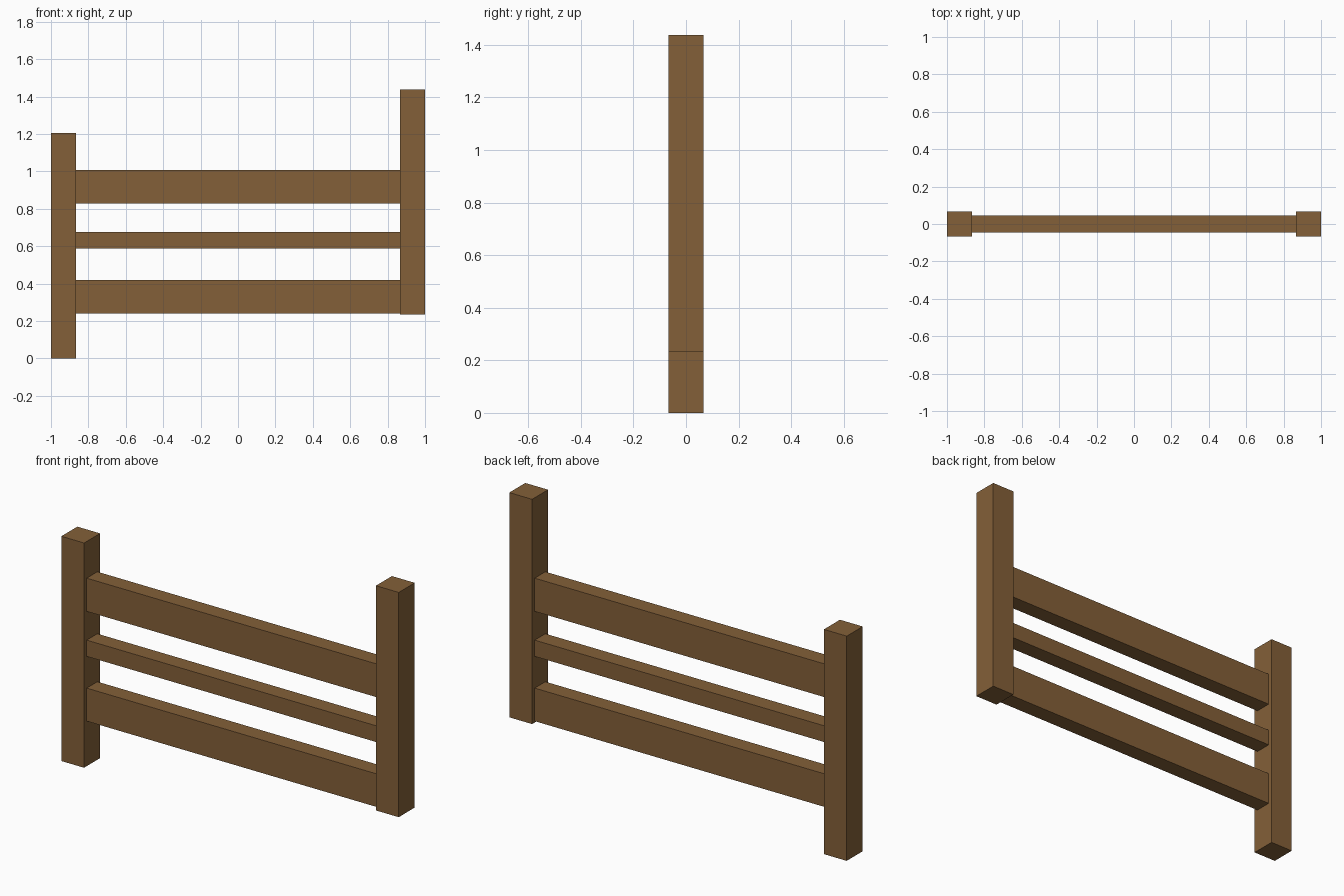
import bpy
from mathutils import Matrix, Vector
import bmesh

if "Cube" in bpy.data.objects:
    bpy.data.objects.remove(bpy.data.objects["Cube"])

wood = bpy.data.materials.new("brown_wood")
wood.diffuse_color = (0.23, 0.117, 0.04, 1)
wood.use_nodes = True
wood.node_tree.nodes["Principled BSDF"].inputs["Base Color"].default_value = wood.diffuse_color


def box(name, x0, x1, depth, z0, z1):
    """Box centred on y = 0, spanning the given x and z ranges."""
    bm = bmesh.new()
    bmesh.ops.create_cube(bm, size=1)
    bmesh.ops.scale(bm, vec=(x1 - x0, depth, z1 - z0), verts=bm.verts)
    mesh = bpy.data.meshes.new(name)
    bm.to_mesh(mesh)
    bm.free()
    mesh.materials.append(wood)
    obj = bpy.data.objects.new(name, mesh)
    obj.location = ((x0 + x1) / 2, 0, (z0 + z1) / 2)
    bpy.context.collection.objects.link(obj)


POST_W, POST_H, STEP = 0.135, 1.204, 0.234
INNER = 1 - POST_W

# Two equal posts, the right one set higher for sloping ground
box("left_post", -1, -INNER, POST_W, 0, POST_H)
box("right_post", INNER, 1, POST_W, STEP, STEP + POST_H)

# Rails between the posts: wide, narrow, wide
for name, z0, z1 in (("bottom_rail", 0.241, 0.418),
                     ("middle_rail", 0.588, 0.675),
                     ("top_rail", 0.829, 1.007)):
    box(name, -INNER, INNER, 0.09, z0, z1)
